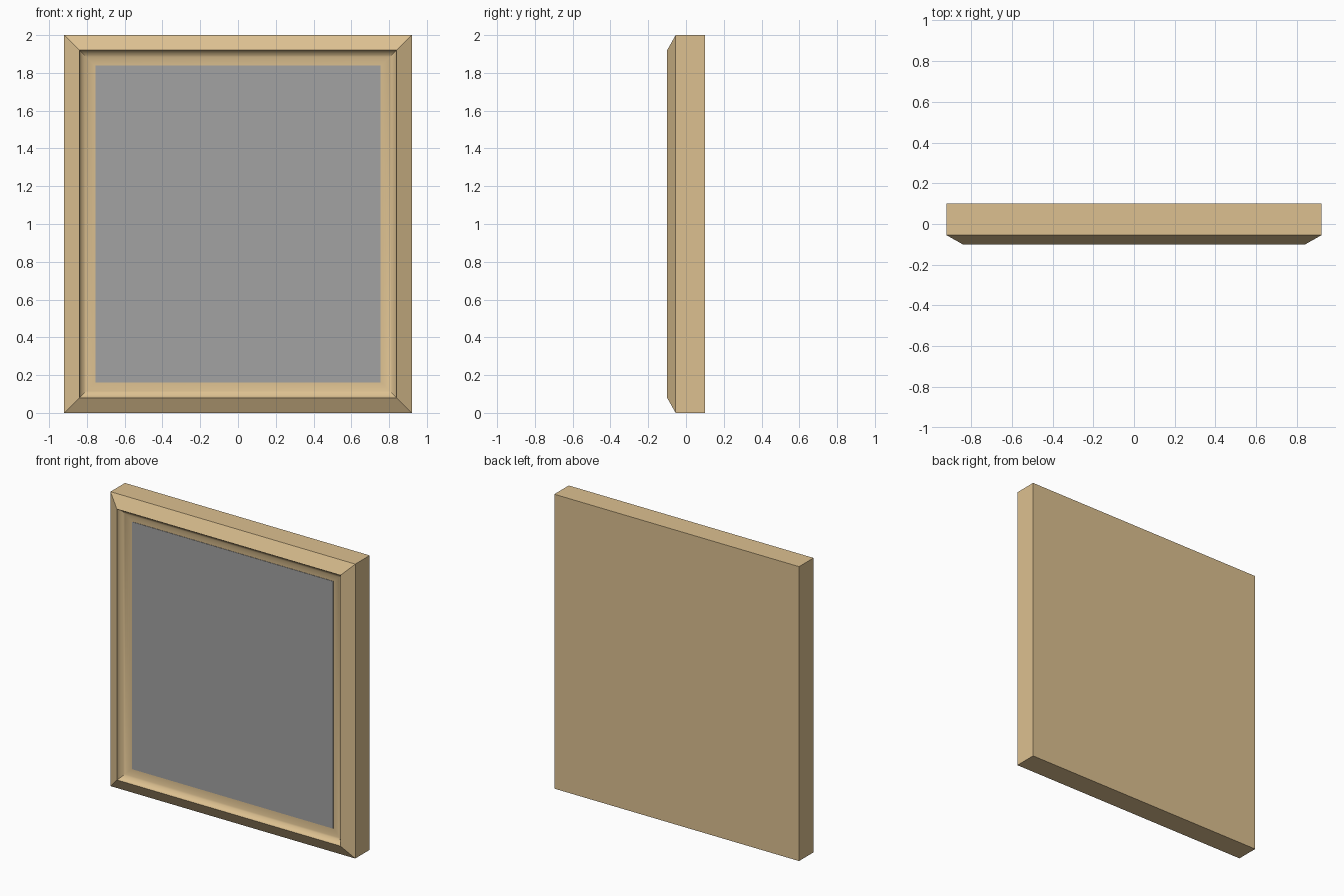
import bpy, bmesh, math

if "Cube" in bpy.data.objects:
    bpy.data.objects.remove(bpy.data.objects["Cube"])

W, H = 0.92, 2.0          # half width, height
FLOOR = -0.055            # depth of the recess floor


def material(name, rgb):
    m = bpy.data.materials.new(name)
    m.diffuse_color = (*rgb, 1)
    m.use_nodes = True
    m.node_tree.nodes["Principled BSDF"].inputs["Base Color"].default_value = m.diffuse_color
    return m


wood = material("pale wood", (0.72, 0.53, 0.28))
grey = material("grey panel", (0.36, 0.36, 0.36))


def finish(name, bm, mat):
    bmesh.ops.recalc_face_normals(bm, faces=bm.faces)
    me = bpy.data.meshes.new(name)
    bm.to_mesh(me)
    bm.free()
    me.materials.append(mat)
    ob = bpy.data.objects.new(name, me)
    bpy.context.collection.objects.link(ob)
    return ob


# frame: mitred profile as (inset, y), back to front, then the concave inner cove
profile = [(0, 0.1), (0, FLOOR), (0.08, -0.1)]
N = 10
for i in range(1, N + 1):
    a = math.pi / 2 * i / N
    profile.append((0.08 + 0.085 * (1 - math.cos(a)),
                    -0.1 + (FLOOR + 0.1) * math.sin(a)))

bm = bmesh.new()
rings = []
for d, y in profile:
    x = W - d
    rings.append([bm.verts.new(p) for p in
                  ((-x, y, d), (x, y, d), (x, y, H - d), (-x, y, H - d))])
for a, b in zip(rings, rings[1:]):
    for i in range(4):
        j = (i + 1) % 4
        bm.faces.new((a[i], a[j], b[j], b[i]))
bm.faces.new(rings[0])     # back board
bm.faces.new(rings[-1])    # recess floor
frame = finish("frame", bm, wood)
bpy.context.view_layer.objects.active = frame
frame.select_set(True)
bpy.ops.object.shade_smooth_by_angle(angle=math.radians(30))

# panel: thin grey plate lying on the recess floor
bm = bmesh.new()
bmesh.ops.create_cube(bm, size=1)
for v in bm.verts:
    v.co = (v.co.x * 1.51, FLOOR - 0.001 + v.co.y * 0.004, 1 + v.co.z * 1.68)
finish("panel", bm, grey)
